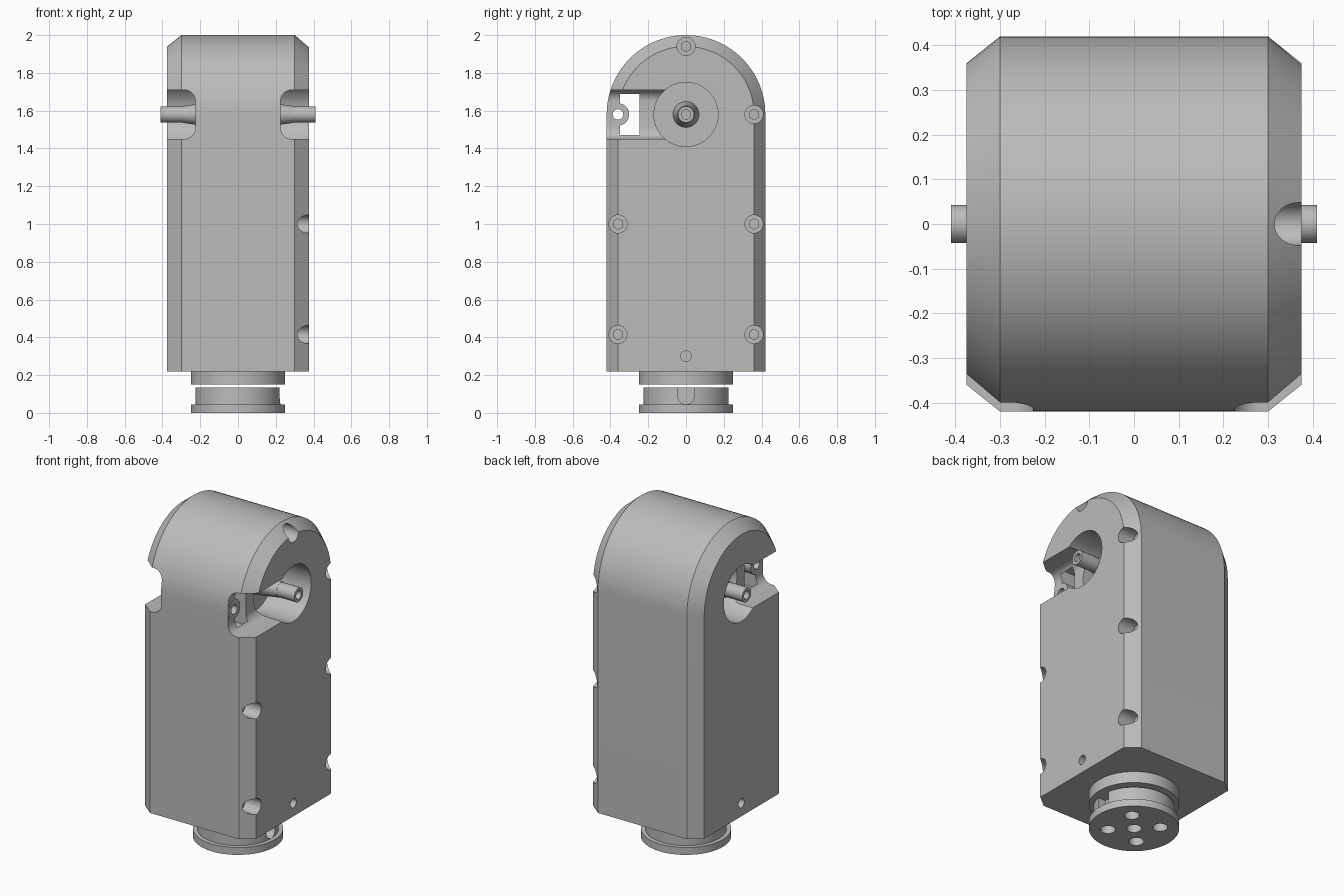
import bpy, bmesh, math
from mathutils import Matrix, Vector

cube = bpy.data.objects.get("Cube")
if cube:
    bpy.data.objects.remove(cube)

metal = bpy.data.materials.new("plain_grey")
metal.use_nodes = True
metal.diffuse_color = (0.5, 0.5, 0.5, 1)
for node in metal.node_tree.nodes:
    if node.type == 'BSDF_PRINCIPLED':
        node.inputs["Base Color"].default_value = (0.5, 0.5, 0.5, 1)

AXIS_Z = 1.58      # height of the cross shaft and arch centre
BASE_Z = 0.22      # underside of the housing


def finish(name, bm):
    bmesh.ops.remove_doubles(bm, verts=bm.verts, dist=1e-5)
    bmesh.ops.recalc_face_normals(bm, faces=bm.faces)
    mesh = bpy.data.meshes.new(name)
    bm.to_mesh(mesh)
    bm.free()
    mesh.materials.append(metal)
    obj = bpy.data.objects.new(name, mesh)
    bpy.context.collection.objects.link(obj)
    return obj


def loft(name, rings):
    bm = bmesh.new()
    loops = [[bm.verts.new(p) for p in ring] for ring in rings]
    for a, b in zip(loops, loops[1:]):
        for i in range(len(a)):
            j = (i + 1) % len(a)
            bm.faces.new((a[i], a[j], b[j], b[i]))
    bm.faces.new(loops[0])
    bm.faces.new(loops[-1])
    return finish(name, bm)


def rod(name, r, start, end, sides=32, r2=None):
    start, end = Vector(start), Vector(end)
    span = end - start
    turn = span.to_track_quat('Z', 'Y').to_matrix().to_4x4()
    bm = bmesh.new()
    bmesh.ops.create_cone(bm, cap_ends=True, segments=sides, radius1=r,
                          radius2=r if r2 is None else r2, depth=span.length,
                          matrix=Matrix.Translation((start + end) / 2) @ turn)
    return finish(name, bm)


def box(name, low, high):
    low, high = Vector(low), Vector(high)
    bm = bmesh.new()
    bmesh.ops.create_cube(bm, size=1, matrix=Matrix.Translation((low + high) / 2)
                          @ Matrix.Diagonal((*(high - low), 1)))
    return finish(name, bm)


def cut(target, cutter):
    mod = target.modifiers.new("cut", 'BOOLEAN')
    mod.operation = 'DIFFERENCE'
    mod.solver = 'EXACT'
    mod.object = cutter
    bpy.context.view_layer.objects.active = target
    bpy.ops.object.modifier_apply(modifier=mod.name)
    bpy.data.objects.remove(cutter)


def arch(x, r):
    curve = [(x, r * math.cos(math.pi * i / 48), AXIS_Z + r * math.sin(math.pi * i / 48))
             for i in range(49)]
    return [(x, r, BASE_Z)] + curve + [(x, -r, BASE_Z)]


# Arched housing with chamfered side edges
housing = loft("housing", [arch(-0.375, 0.36), arch(-0.30, 0.42),
                           arch(0.30, 0.42), arch(0.375, 0.36)])


def slot_ring(side, y):
    pts = [(0.6, 1.45), (0.6, 1.71)]
    for cz, first in ((1.65, 90), (1.51, 180)):
        for k in range(9):
            a = math.radians(first + k * 90 / 8)
            pts.append((0.285 + 0.06 * math.cos(a), cz + 0.06 * math.sin(a)))
    return [(side * x, y, z) for x, z in pts]


# Keyhole pockets on both sides, open to the front
for side in (-1, 1):
    cut(housing, loft("slot_cutter", [slot_ring(side, -0.6), slot_ring(side, 0.0)]))
    cut(housing, rod("pocket_cutter", 0.17, (side * 0.12, 0, AXIS_Z), (side * 0.6, 0, AXIS_Z), 64))
    cut(housing, rod("pin_hole_cutter", 0.028, (side * 0.25, 0, 0.3), (side * 0.5, 0, 0.3), 24))

# Cross passage behind the front wall
cut(housing, box("passage_cutter", (-0.24, -0.35, 1.44), (0.24, -0.245, 1.72)))
cut(housing, rod("bore_cutter", 0.028, (-0.5, -0.36, AXIS_Z), (0.28, -0.36, AXIS_Z), 24))

# Screw recesses with hexagonal sockets on one side
for y, z in ((-0.36, 1.0), (0.36, 1.0), (-0.36, 0.415), (0.36, 0.415), (0.36, AXIS_Z), (0, 1.94)):
    cut(housing, rod("recess_cutter", 0.048, (0.27, y, z), (0.5, y, z)))
    cut(housing, rod("socket_cutter", 0.028, (0.22, y, z), (0.3, y, z), 6))

# Tubular screw boss crossing behind the front wall
boss = rod("screw_boss", 0.059, (-0.226, -0.36, AXIS_Z), (0.226, -0.36, AXIS_Z))
cut(boss, rod("bore_cutter", 0.028, (-0.5, -0.36, AXIS_Z), (0.5, -0.36, AXIS_Z), 24))

# Cross shaft with bored ends and tapered hubs
shaft = rod("cross_shaft", 0.043, (-0.41, 0, AXIS_Z), (0.41, 0, AXIS_Z))
parts = [housing, boss, shaft]
for side in (-1, 1):
    cut(shaft, rod("bore_cutter", 0.025, (side * 0.33, 0, AXIS_Z), (side * 0.5, 0, AXIS_Z), 24))
    parts.append(rod("shaft_hub", 0.07, (side * 0.11, 0, AXIS_Z),
                     (side * 0.29, 0, AXIS_Z), 32, 0.045))

# Collar under the housing
parts.append(rod("collar", 0.25, (0, 0, 0.15), (0, 0, 0.23), 64))

# Flanged coupling, turned from a profile
bm = bmesh.new()
outline = [(0, 0), (0.25, 0), (0.25, 0.045), (0.225, 0.045), (0.225, 0.135), (0, 0.135)]
verts = [bm.verts.new((x, 0, z)) for x, z in outline]
edges = [bm.edges.new(pair) for pair in zip(verts, verts[1:])]
bmesh.ops.spin(bm, geom=verts + edges, cent=(0, 0, 0), axis=(0, 0, 1),
               angle=math.tau, steps=64, use_merge=True)
coupling = finish("coupling", bm)

# Bolt holes below and set screw notch at the side
cut(coupling, rod("bolt_cutter", 0.042, (0, 0, -0.1), (0, 0, 0.08), 24))
for k in range(4):
    a = math.radians(45 + 90 * k)
    x, y = 0.145 * math.cos(a), 0.145 * math.sin(a)
    cut(coupling, rod("bolt_cutter", 0.042, (x, y, -0.1), (x, y, 0.08), 24))
cut(coupling, box("notch_cutter", (0.17, -0.043, 0.088), (0.4, 0.043, 0.2)))
cut(coupling, rod("notch_cutter", 0.043, (0.17, 0, 0.088), (0.4, 0, 0.088)))
parts.append(coupling)

# Smooth curved faces, keep edges sharp
bpy.ops.object.select_all(action='DESELECT')
for obj in parts:
    obj.select_set(True)
bpy.context.view_layer.objects.active = housing
bpy.ops.object.shade_smooth_by_angle(angle=math.radians(30))
